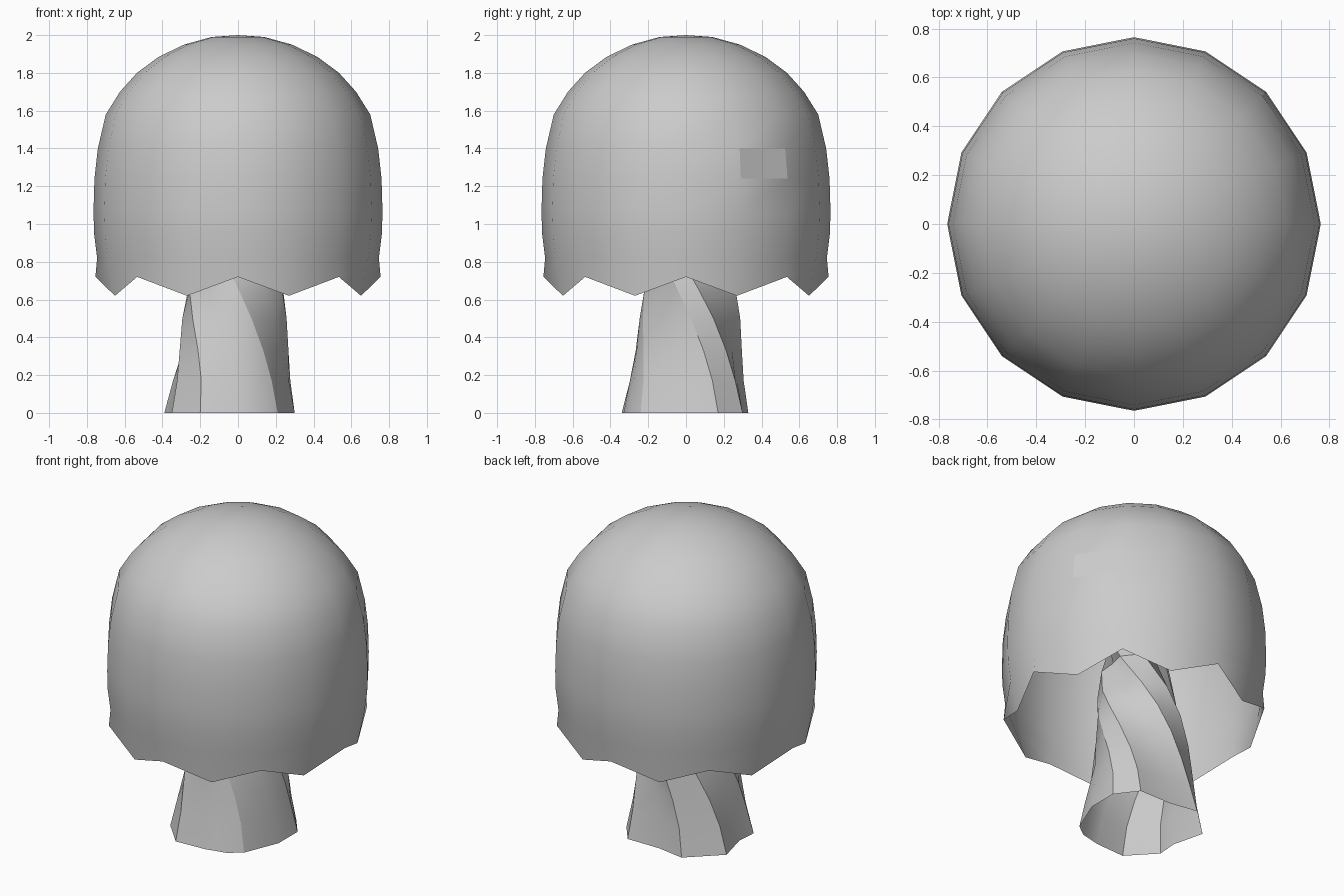
import bpy
import bmesh
from math import cos, sin, pi, radians
from mathutils import Matrix, Vector

cube = bpy.data.objects.get("Cube")
if cube:
    bpy.data.objects.remove(cube)

grey = bpy.data.materials.new("plain grey")
grey.use_nodes = True
colour = (0.6, 0.6, 0.6, 1)
grey.diffuse_color = colour
grey.node_tree.nodes["Principled BSDF"].inputs["Base Color"].default_value = colour


def loft(name, rings, tip=None, sharp=30):
    """Skin a stack of closed rings, open at the bottom, with an optional tip."""
    bm = bmesh.new()
    loops = [[bm.verts.new(p) for p in ring] for ring in rings]
    n = len(loops[0])
    for low, high in zip(loops, loops[1:]):
        for i in range(n):
            j = (i + 1) % n
            bm.faces.new((low[i], low[j], high[j], high[i]))
    if tip:
        top = bm.verts.new(tip)
        for i in range(n):
            bm.faces.new((loops[-1][i], loops[-1][(i + 1) % n], top))
    mesh = bpy.data.meshes.new(name)
    bm.to_mesh(mesh)
    bm.free()
    mesh.materials.append(grey)
    mesh.shade_smooth()
    mesh.set_sharp_from_angle(angle=radians(sharp))
    obj = bpy.data.objects.new(name, mesh)
    bpy.context.collection.objects.link(obj)
    return obj


# Cap: a 16-sided dome whose hem alternates between notches and points
SIDES = 16
profile = [(.746, .82), (.762, .95), (.765, 1.07), (.76, 1.24), (.742, 1.4),
           (.70, 1.58), (.625, 1.70), (.535, 1.80), (.42, 1.885),
           (.285, 1.95), (.14, 1.99)]


def spoke(i, r, z):
    a = 2 * pi * i / SIDES
    return Vector((r * cos(a), r * sin(a), z))


hem = [spoke(i, .705, .62) if i % 2 else spoke(i, .755, .72) for i in range(SIDES)]
domes = [[spoke(i, r, z) for i in range(SIDES)] for r, z in profile]
cap = loft("cap", [hem] + domes, tip=(0, 0, 2), sharp=50)

# One flat facet on the side of the cap
for face in cap.data.polygons:
    c = face.center
    if c.x > c.y > .3 and 1.25 < c.z < 1.39:
        face.use_smooth = False

# Stem: a ridged outline that tapers and twists more the higher it goes
outline = [(.3, -.02), (.3, .17), (.2, .3), (-.02, .3), (-.2, .33), (-.39, .15),
           (-.34, -.05), (-.35, -.18), (-.2, -.34), (0, -.33), (.13, -.3), (.21, -.24)]
taper = [(0, 1), (.17, .9), (.33, .82), (.5, .75), (.65, .69), (.8, .62),
         (1, .52), (1.25, .42)]
rings = []
for z, scale in taper:
    turn = Matrix.Rotation(radians(-95 * z * z), 3, 'Z')
    rings.append([turn @ Vector((x * scale, y * scale, z)) for x, y in outline])
loft("stem", rings, sharp=30)
